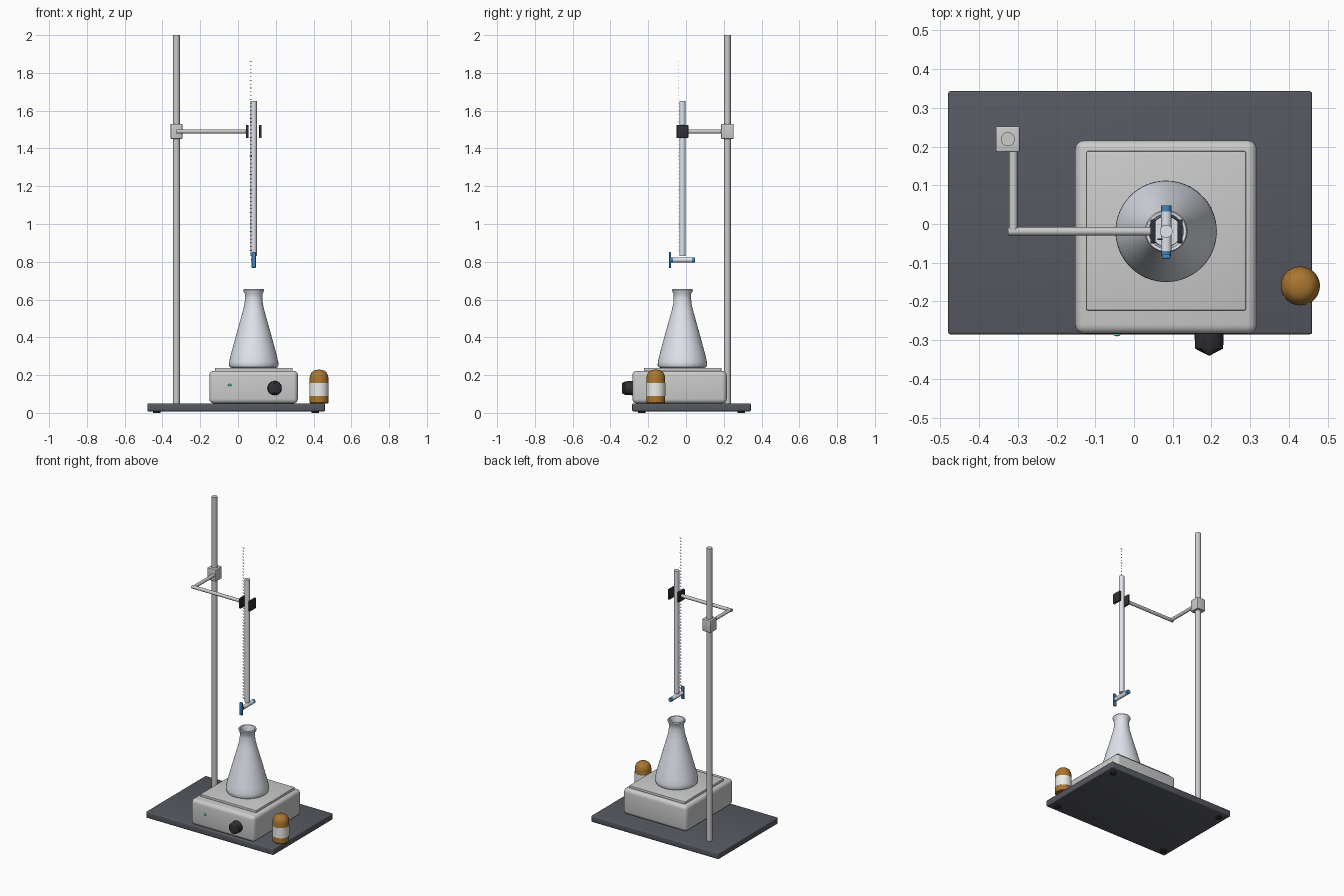
import bpy, bmesh, math
from mathutils import Vector, Matrix

if "Cube" in bpy.data.objects:
    bpy.data.objects.remove(bpy.data.objects["Cube"])


def mat(name, *rgb):
    m = bpy.data.materials.new(name)
    m.diffuse_color = (*rgb, 1)
    m.use_nodes = True
    m.node_tree.nodes["Principled BSDF"].inputs["Base Color"].default_value = m.diffuse_color
    return m


SLATE = mat("slate", 0.095, 0.1, 0.12)
RUBBER = mat("rubber", 0.03, 0.03, 0.033)
GLASS = mat("glass", 0.75, 0.78, 0.84)
BLUE = mat("blue", 0.06, 0.24, 0.5)
AMBER = mat("amber", 0.4, 0.18, 0.03)
WHITE = mat("white", 0.85, 0.85, 0.82)
GREEN = mat("green", 0.1, 0.75, 0.3)


def finish(bm, name, material=None, smooth=True):
    bmesh.ops.recalc_face_normals(bm, faces=bm.faces)
    me = bpy.data.meshes.new(name)
    bm.to_mesh(me)
    bm.free()
    ob = bpy.data.objects.new(name, me)
    bpy.context.collection.objects.link(ob)
    if material:
        me.materials.append(material)
    if smooth:
        bpy.ops.object.select_all(action='DESELECT')
        bpy.context.view_layer.objects.active = ob
        ob.select_set(True)
        bpy.ops.object.shade_smooth_by_angle(angle=math.radians(35))
    return ob


def add_box(bm, lo, hi):
    lo, hi = Vector(lo), Vector(hi)
    m = Matrix.Translation((lo + hi) / 2) @ Matrix.Diagonal((*(hi - lo), 1))
    return bmesh.ops.create_cube(bm, size=1, matrix=m)["verts"]


def box(name, lo, hi, material=None, bevel=0.0, seg=3):
    bm = bmesh.new()
    add_box(bm, lo, hi)
    if bevel:
        bmesh.ops.bevel(bm, geom=bm.edges[:], offset=bevel, segments=seg,
                        profile=0.5, affect='EDGES')
    return finish(bm, name, material)


def rod(name, a, b, r, material=None, n=32):
    a, b = Vector(a), Vector(b)
    d = b - a
    m = Matrix.Translation((a + b) / 2) @ d.to_track_quat('Z', 'Y').to_matrix().to_4x4()
    bm = bmesh.new()
    bmesh.ops.create_cone(bm, cap_ends=True, segments=n, radius1=r, radius2=r,
                          depth=d.length, matrix=m)
    return finish(bm, name, material)


def lathe(name, profile, x, y, material=None, n=48):
    bm = bmesh.new()
    vs = [bm.verts.new((r, 0, z)) for r, z in profile]
    es = [bm.edges.new(p) for p in zip(vs, vs[1:])]
    bmesh.ops.spin(bm, geom=vs + es, axis=(0, 0, 1), cent=(0, 0, 0),
                   angle=2 * math.pi, steps=n)
    bmesh.ops.remove_doubles(bm, verts=bm.verts, dist=1e-5)
    bmesh.ops.translate(bm, verts=bm.verts, vec=(x, y, 0))
    return finish(bm, name, material)


CX, CY = 0.083, -0.019      # burette and flask axis
RX, RY = -0.326, 0.219      # stand rod axis
AZ = 1.49                   # clamp arm height

# Base plate and feet
box("base_plate", (-0.48, -0.285, 0.008), (0.46, 0.343, 0.05), SLATE, 0.006)
for i, x in enumerate((-0.43, 0.41)):
    for j, y in enumerate((-0.235, 0.293)):
        rod(f"foot_{i}{j}", (x, y, 0), (x, y, 0.012), 0.02, RUBBER, 20)

# Stand rod, boss and bent clamp arm
rod("stand_rod", (RX, RY, 0.045), (RX, RY, 2.0), 0.018)
box("boss_clamp", (RX - 0.031, RY - 0.033, 1.45), (RX + 0.031, RY + 0.033, 1.53), None, 0.004)
rod("arm_back", (-0.312, 0.2, AZ), (-0.312, CY, AZ), 0.011, n=20)
rod("arm_front", (-0.325, CY, AZ), (0.05, CY, AZ), 0.011, n=20)
for side, x in (("left", 0.049), ("right", 0.119)):
    box(f"clamp_jaw_{side}", (x - 0.0065, CY - 0.031, 1.455),
        (x + 0.0065, CY + 0.031, 1.524), RUBBER, 0.003)

# Burette tube and graduation marks
rod("burette_tube", (CX, CY, 0.83), (CX, CY, 1.65), 0.0165, GLASS)
bm = bmesh.new()
for i in range(51):
    z = 0.86 + i * 0.02
    w = 0.006 if i % 5 == 0 else 0.0035
    add_box(bm, (0.067 - w, -0.041, z - 0.0015), (0.067 + w, -0.038, z + 0.0015))
finish(bm, "burette_marks", RUBBER, False)

# Stopcock
rod("stopcock_barrel", (CX, -0.07, 0.81), (CX, 0.032, 0.81), 0.0135, GLASS)
rod("stopcock_nut", (CX, 0.03, 0.81), (CX, 0.048, 0.81), 0.0135, BLUE)
rod("stopcock_hub", (CX, -0.082, 0.81), (CX, -0.066, 0.81), 0.0125, BLUE)
box("stopcock_handle", (CX - 0.011, -0.09, 0.767), (CX + 0.011, -0.079, 0.852), BLUE, 0.004)

# Conical flask with inner wall
lathe("flask", [(0, 0.238), (0.115, 0.238), (0.126, 0.242), (0.131, 0.253), (0.13, 0.27),
                (0.122, 0.305), (0.088, 0.43), (0.057, 0.54), (0.049, 0.575), (0.046, 0.605),
                (0.046, 0.63), (0.053, 0.641), (0.055, 0.65), (0.052, 0.656), (0.045, 0.655),
                (0.039, 0.635), (0.038, 0.605), (0.041, 0.575), (0.049, 0.54), (0.08, 0.43),
                (0.114, 0.305), (0.121, 0.26), (0.112, 0.248), (0, 0.248)], CX, CY, GLASS, 64)

# Hotplate body and heating plate
box("hotplate_body", (-0.152, -0.284, 0.05), (0.317, 0.216, 0.223), None, 0.024, 4)
box("heating_plate", (-0.123, -0.223, 0.215), (0.289, 0.188, 0.238), None, 0.004)

# Control knob with a ridged front
bm = bmesh.new()
rings = []
for y, sx, sz in ((-0.28, 0.038, 0.038), (-0.322, 0.036, 0.036), (-0.339, 0.003, 0.027)):
    rings.append([bm.verts.new((0.194 + sx * math.cos(a), y, 0.131 + sz * math.sin(a)))
                  for a in (math.tau * k / 32 for k in range(32))])
for p, q in zip(rings, rings[1:]):
    for k in range(32):
        bm.faces.new((p[k], p[k - 1], q[k - 1], q[k]))
bm.faces.new(rings[0])
bm.faces.new(rings[-1])
finish(bm, "control_knob", RUBBER)

# Indicator lamp
bm = bmesh.new()
bmesh.ops.create_uvsphere(bm, u_segments=16, v_segments=10, radius=1,
                          matrix=Matrix.Translation((-0.044, -0.284, 0.147))
                          @ Matrix.Diagonal((0.01, 0.006, 0.006, 1)))
finish(bm, "indicator_lamp", GREEN)

# Reagent bottle and its label band
BX, BY = 0.429, -0.16
lathe("bottle", [(0, 0.05), (0.046, 0.05), (0.05, 0.055), (0.05, 0.185), (0.047, 0.2),
                 (0.039, 0.215), (0.028, 0.224), (0.014, 0.228), (0, 0.229)], BX, BY, AMBER)
lathe("bottle_label", [(0.049, 0.09), (0.0512, 0.09), (0.0512, 0.158), (0.049, 0.158)],
      BX, BY, WHITE)
